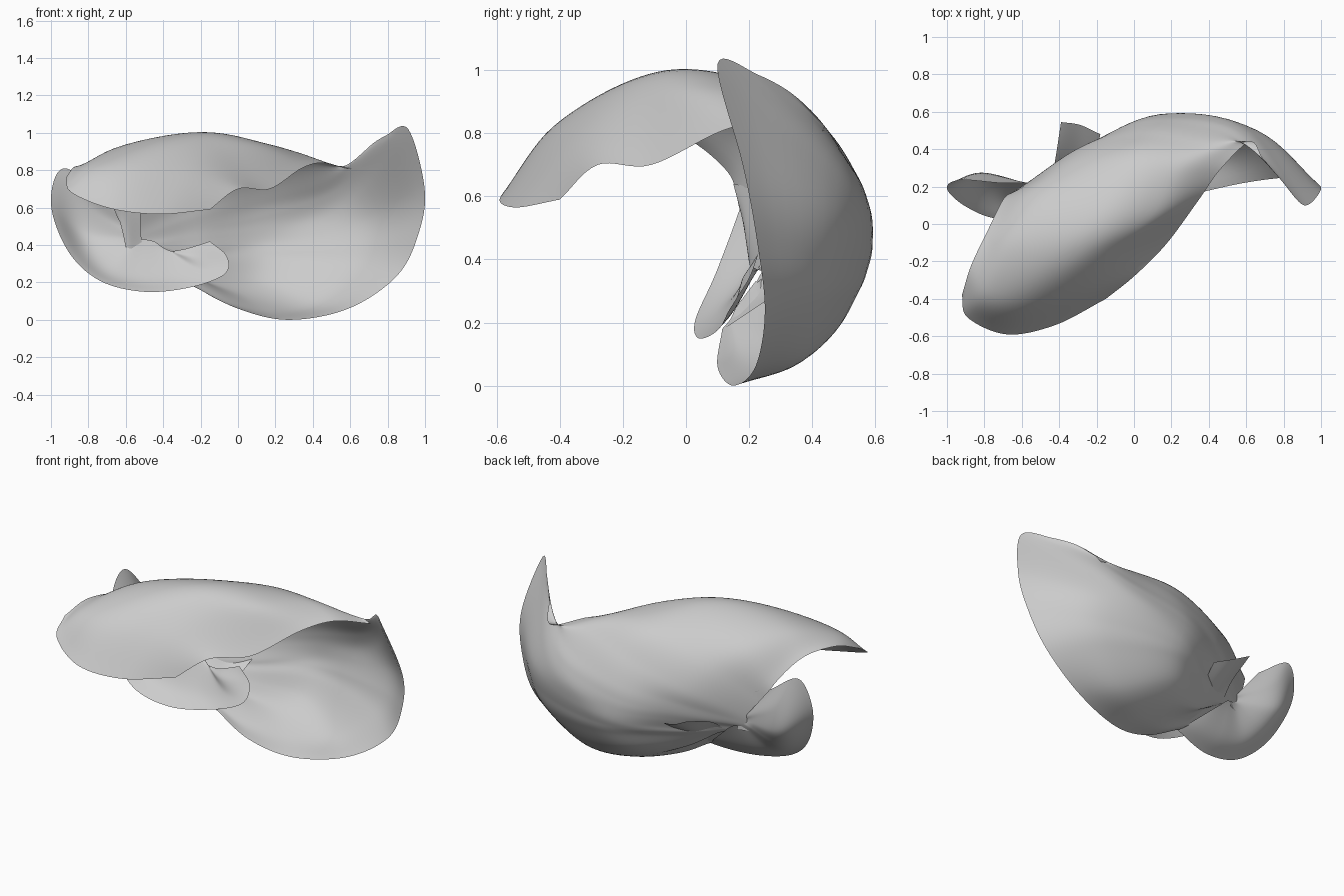
import bpy
from mathutils import Vector


def spline(pts, steps):
    """Catmull-Rom curve through a row of points."""
    p = [2 * pts[0] - pts[1]] + pts + [2 * pts[-1] - pts[-2]]
    out = []
    for i in range(1, len(p) - 2):
        a, b, c, d = p[i - 1:i + 3]
        for s in range(steps):
            t = s / steps
            out.append(0.5 * (2 * b + (c - a) * t + (2 * a - 5 * b + 4 * c - d) * t * t
                              + (3 * b - a - 3 * c + d) * t ** 3))
    return out + [pts[-1]]


def sheet(name, rows, steps=8):
    """Smooth open surface through a small grid of control points."""
    rows = [spline([Vector(p) for p in r], steps) for r in rows]
    cols = [spline(list(c), steps) for c in zip(*rows)]
    n, m = len(cols), len(cols[0])
    verts = [v for c in cols for v in c]
    faces = [(i * m + j, i * m + j + 1, (i + 1) * m + j + 1, (i + 1) * m + j)
             for i in range(n - 1) for j in range(m - 1)]
    me = bpy.data.meshes.new(name)
    me.from_pydata(verts, [], faces)
    me.polygons.foreach_set("use_smooth", [True] * len(faces))
    ob = bpy.data.objects.new(name, me)
    bpy.context.collection.objects.link(ob)
    return ob


# Upper lobe: front lip, over the crown, to the pinch on the right
upper = [
    [(-.92, -.38, .76), (-.89, -.50, .68), (-.68, -.59, .595), (-.42, -.54, .565), (-.15, -.40, .59)],
    [(-.87, -.22, .82), (-.78, -.37, .83), (-.58, -.42, .82), (-.29, -.36, .79), (.00, -.28, .70)],
    [(-.78, -.03, .80), (-.65, -.10, .92), (-.38, -.17, .97), (-.12, -.15, .92), (.17, -.11, .70)],
    [(-.70, .13, .68), (-.52, .14, .88), (-.18, .06, .998), (.10, .05, .945), (.34, .12, .81)],
    [(-.65, .17, .56), (-.38, .31, .76), (-.05, .34, .90), (.22, .30, .92), (.46, .29, .84)],
    [(-.60, .20, .47), (-.28, .41, .63), (.06, .48, .75), (.38, .43, .83), (.62, .44, .81)],
    [(-.56, .22, .43), (-.24, .43, .54), (.09, .55, .62), (.47, .50, .73), (.69, .35, .915)],
]
# Lower bowl: fans from the neck out to the right rim and round the bottom
lower = [
    [(-.53, .23, .41), (-.23, .43, .48), (.11, .575, .54), (.54, .515, .69), (.79, .23, .985)],
    [(-.49, .24, .40), (-.22, .42, .43), (.13, .585, .48), (.60, .515, .63), (.91, .10, 1.02)],
    [(-.46, .25, .38), (-.20, .41, .38), (.15, .587, .42), (.66, .50, .52), (.998, .18, .70)],
    [(-.45, .25, .37), (-.20, .40, .35), (.155, .575, .37), (.65, .48, .40), (.965, .225, .46)],
    [(-.44, .25, .36), (-.20, .38, .32), (.15, .55, .31), (.57, .46, .27), (.85, .25, .235)],
    [(-.42, .25, .35), (-.20, .35, .27), (.10, .48, .20), (.39, .38, .09), (.59, .22, .06)],
    [(-.40, .24, .34), (-.22, .30, .23), (.00, .36, .14), (.16, .27, .05), (.27, .15, .00)],
    [(-.38, .23, .33), (-.26, .24, .25), (-.15, .22, .17), (-.08, .17, .10), (.00, .10, .06)],
    [(-.38, .22, .33), (-.35, .19, .29), (-.31, .16, .25), (-.28, .14, .21), (-.24, .115, .18)],
]
sheet("main_shell", upper + lower)

# Small flared disc around the neck on the left
sheet("small_flare", [
    [(-.55, .22, .46), (-.63, .22, .56), (-.725, .22, .68)],
    [(-.56, .215, .45), (-.78, .265, .59), (-.935, .235, .81)],
    [(-.56, .215, .44), (-.82, .27, .47), (-1.0, .19, .62)],
    [(-.55, .22, .43), (-.77, .21, .36), (-.91, .10, .37)],
    [(-.53, .23, .43), (-.67, .14, .27), (-.74, .03, .21)],
    [(-.50, .24, .43), (-.52, .14, .24), (-.50, .04, .15)],
    [(-.45, .25, .42), (-.36, .16, .25), (-.25, .10, .175)],
    [(-.42, .25, .40), (-.24, .17, .28), (-.07, .14, .245)],
    [(-.40, .25, .38), (-.25, .18, .34), (-.06, .20, .34)],
    [(-.40, .25, .36), (-.28, .21, .38), (-.15, .23, .42)],
])

# Narrow neck joining the shell to the flare
sheet("neck", [
    [(-.67, .15, .64), (-.61, .19, .63), (-.52, .24, .60)],
    [(-.63, .18, .52), (-.59, .19, .50), (-.52, .23, .48)],
    [(-.60, .20, .39), (-.57, .205, .38), (-.51, .23, .38)],
])

# Slanted fin that pokes out through the back
sheet("rear_fin", [
    [(-.24, .12, .18), (-.34, .19, .27), (-.44, .24, .36)],
    [(-.22, .27, .28), (-.31, .31, .34), (-.42, .35, .45)],
    [(-.18, .48, .43), (-.29, .53, .47), (-.39, .545, .52)],
])
